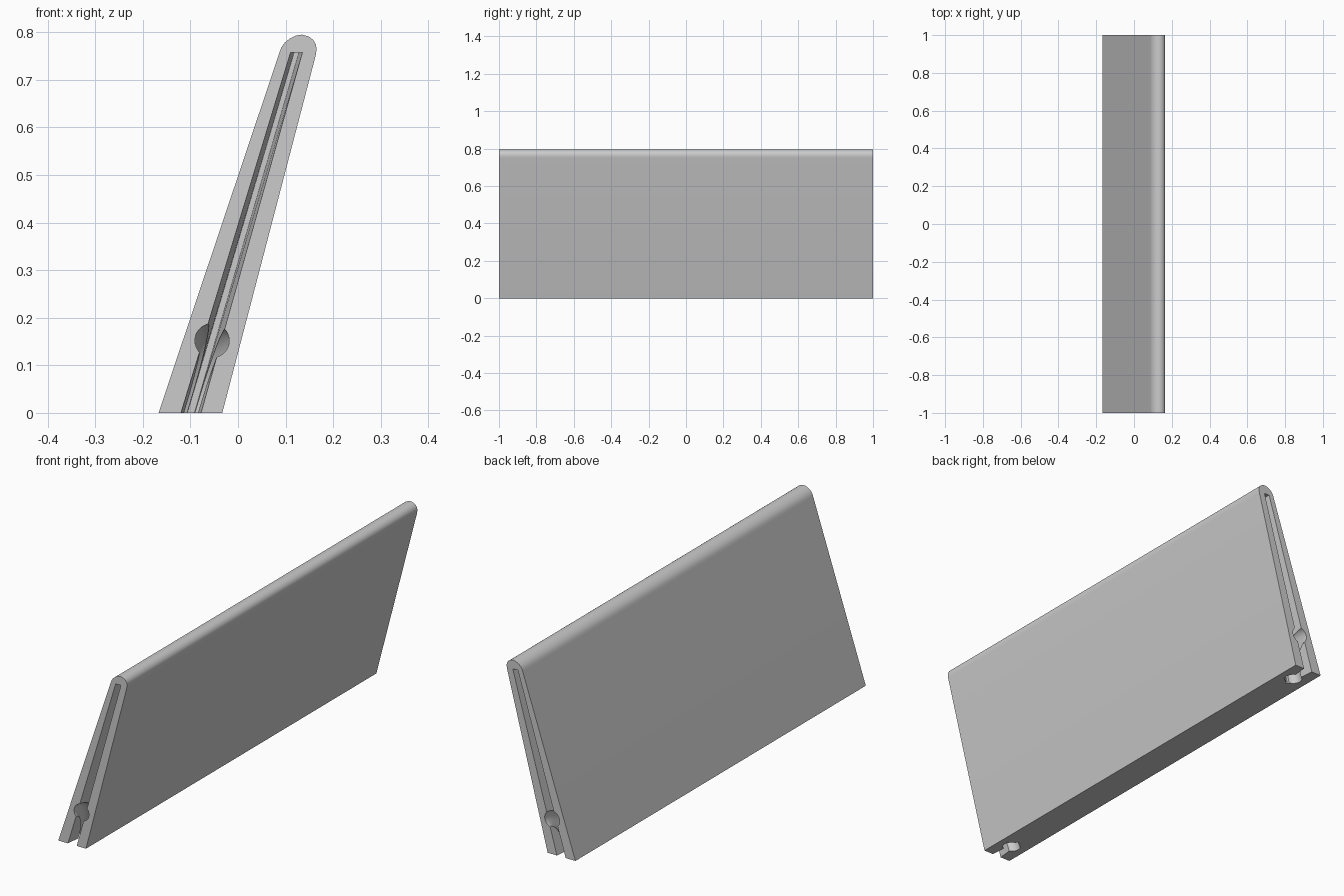
import bpy, bmesh, math
from mathutils import Vector

if "Cube" in bpy.data.objects:
    bpy.data.objects.remove(bpy.data.objects["Cube"])

HALF = 1.0
LEAN = 0.293          # x per z along the groove
BASE_X = -0.099       # groove centre at the base


def loft(name, rings):
    """Closed solid through matching rings of points."""
    bm = bmesh.new()
    vs = [[bm.verts.new(p) for p in r] for r in rings]
    n = len(rings[0])
    for a, b in zip(vs, vs[1:]):
        for i in range(n):
            j = (i + 1) % n
            bm.faces.new((a[i], a[j], b[j], b[i]))
    bm.faces.new(vs[0])
    bm.faces.new(vs[-1][::-1])
    bmesh.ops.recalc_face_normals(bm, faces=bm.faces)
    me = bpy.data.meshes.new(name)
    bm.to_mesh(me)
    bm.free()
    ob = bpy.data.objects.new(name, me)
    bpy.context.collection.objects.link(ob)
    return ob


# Leaning panel with rounded top edge
profile = [(-0.167, 0), (-0.033, 0), (0.163, 0.75), (0.1652, 0.764), (0.1635, 0.775),
           (0.158, 0.784), (0.149, 0.791), (0.135, 0.795), (0.122, 0.793),
           (0.109, 0.787), (0.098, 0.778), (0.091, 0.768), (0.087, 0.757)]
panel = loft("leaning_panel", [[(x, y, z) for x, z in profile] for y in (-HALF, HALF)])

grey = bpy.data.materials.new("light grey")
grey.diffuse_color = (0.6, 0.6, 0.6, 1)
grey.use_nodes = True
grey.node_tree.nodes["Principled BSDF"].inputs["Base Color"].default_value = grey.diffuse_color
panel.data.materials.append(grey)


def groove(side):
    """Tapered slot up the end face, open at the base."""
    rings = []
    for y, w0, w1 in ((HALF + 0.02, 0.0235, 0.0135), (HALF - 0.14, 0.0075, 0.005)):
        lo, hi = -0.05, 0.757
        a, b = BASE_X + LEAN * lo, BASE_X + LEAN * hi
        rings.append([(a - w0, side * y, lo), (a + w0, side * y, lo),
                      (b + w1, side * y, hi), (b - w1, side * y, hi)])
    return loft("groove_cutter", rings)


def bent_hole(side):
    """Curved round passage from the end face down to the base."""
    rings = []
    for k in range(25):
        t = math.radians(-20 + 130 * k / 24)
        y, z = HALF - 0.095 * math.cos(t), 0.152 * math.sin(t)
        tan = Vector((0, 0.095 * math.sin(t), 0.152 * math.cos(t))).normalized()
        nrm = Vector((0, tan.z, -tan.y))
        c = Vector((BASE_X + LEAN * z, y, z))
        ring = []
        for i in range(32):
            u = 2 * math.pi * i / 32
            p = c + 0.036 * (Vector((1, 0, 0)) * math.cos(u) + nrm * math.sin(u))
            ring.append((p.x, side * p.y, p.z))
        rings.append(ring)
    return loft("bent_hole_cutter", rings)


# Cut both ends
for side in (-1, 1):
    for cutter in (groove(side), bent_hole(side)):
        cutter.hide_render = True
        cutter.hide_set(True)
        mod = panel.modifiers.new(cutter.name, 'BOOLEAN')
        mod.operation = 'DIFFERENCE'
        mod.solver = 'EXACT'
        mod.object = cutter

# Apply the cuts, then remove the cutters
bpy.context.view_layer.objects.active = panel
panel.select_set(True)
for mod in list(panel.modifiers):
    bpy.ops.object.modifier_apply(modifier=mod.name)
for ob in list(bpy.data.objects):
    if ob is not panel:
        bpy.data.objects.remove(ob)

bpy.ops.object.shade_smooth_by_angle(angle=math.radians(30))
